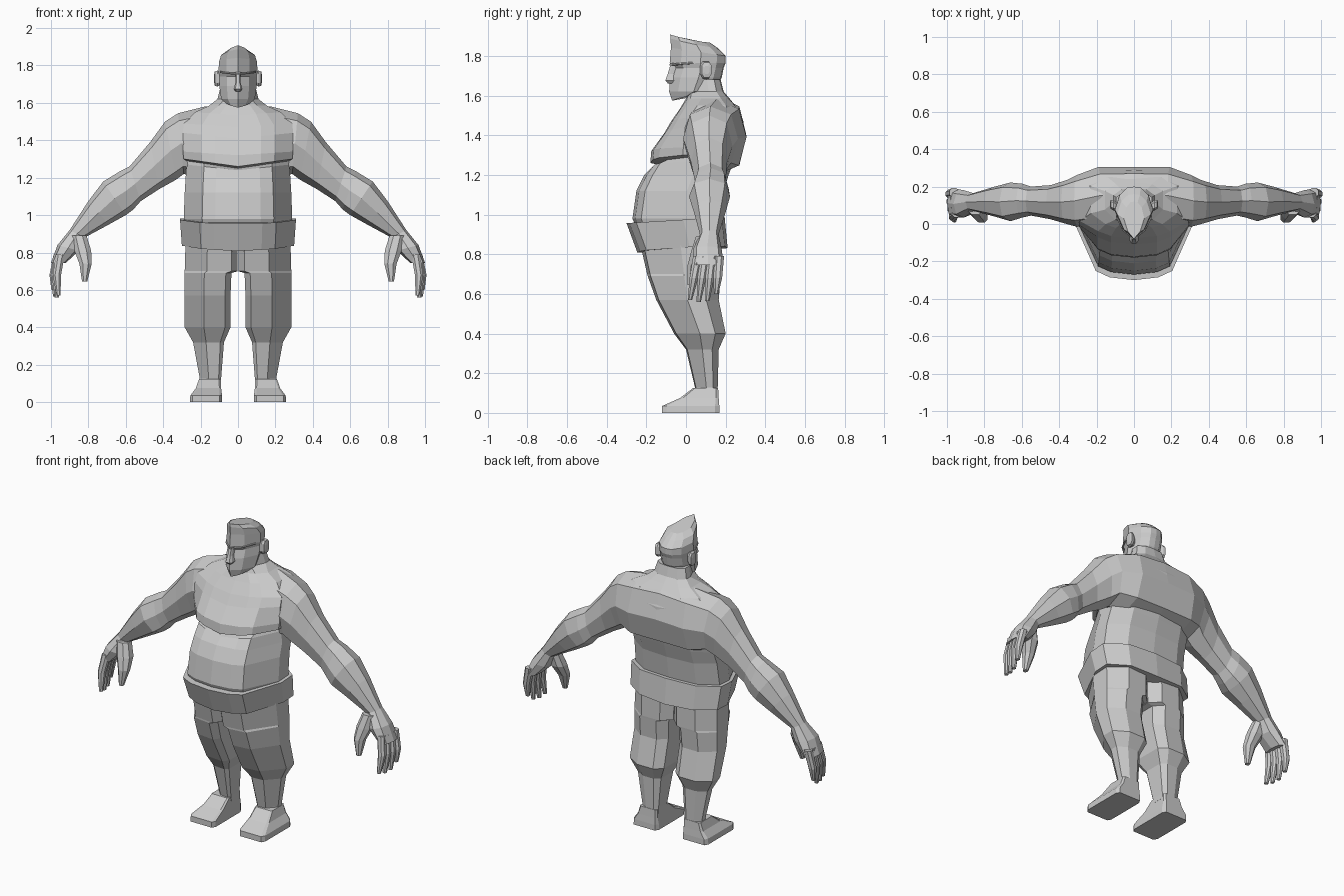
import bpy
import bmesh
from mathutils import Vector

default_cube = bpy.data.objects.get("Cube")
if default_cube:
    bpy.data.objects.remove(default_cube, do_unlink=True)

GREY = (0.6, 0.6, 0.6, 1.0)
grey = bpy.data.materials.new("plain grey")
grey.use_nodes = True
grey.diffuse_color = GREY
grey.node_tree.nodes["Principled BSDF"].inputs["Base Color"].default_value = GREY


def loft(name, rings, mirror=False, cap_start=True):
    """Skin a list of equally long point rings into one flat shaded object."""
    bm = bmesh.new()
    loops = [[bm.verts.new(point) for point in ring] for ring in rings]
    count = len(loops[0])
    for lower, upper in zip(loops, loops[1:]):
        for i in range(count):
            j = (i + 1) % count
            bm.faces.new((lower[i], lower[j], upper[j], upper[i]))
    if cap_start:
        bm.faces.new(loops[0][::-1])
    bm.faces.new(loops[-1])
    bmesh.ops.recalc_face_normals(bm, faces=bm.faces)
    mesh = bpy.data.meshes.new(name)
    bm.to_mesh(mesh)
    bm.free()
    mesh.materials.append(grey)
    obj = bpy.data.objects.new(name, mesh)
    bpy.context.collection.objects.link(obj)
    if mirror:
        obj.modifiers.new("mirror", 'MIRROR').use_axis = (True, False, False)


def symmetric(half, z, width, tilt, rise):
    """Mirror half a plan outline; tilt slopes it along y, rise lifts the sides."""
    left = [Vector((x, y, z + tilt * y + rise * x / width)) for x, y in half]
    right = [Vector((-p.x, p.y, p.z)) for p in left[-2:0:-1]]
    return left + right


def body_ring(z, w, front, back, tilt=0, rise=0, side=.58):
    """Trunk section; side is how far back the full width is reached."""
    depth = back - front
    half = [(0, front), (w * .42, front + depth * .03), (w * .66, front + depth * .1),
            (w, front + depth * side), (w, back - depth * .2),
            (w * .62, back - depth * .03), (0, back)]
    return symmetric(half, z, w, tilt, rise)


def head_ring(z, w, front, back, tilt=0, rise=0):
    depth = back - front
    half = [(0, front), (w * .6, front + depth * .2), (w, front + depth * .55),
            (w * .75, back - depth * .16), (w * .35, back - depth * .02), (0, back)]
    return symmetric(half, z, w, tilt, rise)


def octagon(centre, u, v, corner=.55):
    """Eight sided ring spanned by half axes u and v."""
    signs = [(1, corner), (corner, 1), (-corner, 1), (-1, corner),
             (-1, -corner), (-corner, -1), (corner, -1), (1, -corner)]
    return [centre + u * a + v * b for a, b in signs]


def flat_ring(z, x0, x1, y0, y1, corner=.6):
    centre = Vector((x0 + x1, y0 + y1, z * 2)) / 2
    return octagon(centre, Vector((x1 - x0, 0, 0)) / 2, Vector((0, y1 - y0, 0)) / 2, corner)


def leg_ring(z, x0, x1, y0, y1):
    """Leg section with a long slant on its outer front corner."""
    shape = [(0, .12), (.12, 0), (.58, .04), (1, .5), (1, .8), (.65, 1), (.2, 1), (0, .85)]
    return [Vector((x0 + (x1 - x0) * a, y0 + (y1 - y0) * b, z)) for a, b in shape]


def arm_ring(xt, zt, xb, zb, y0, y1):
    """Rounded ring through an upper and a lower outline point, spanning y0 to y1."""
    top, bottom = Vector((xt, 0, zt)), Vector((xb, 0, zb))
    centre = (top + bottom) / 2 + Vector((0, (y0 + y1) / 2, 0))
    u, v = (top - bottom) / 2, Vector((0, (y1 - y0) / 2, 0))
    d = .75
    signs = [(1, 0), (d, d), (0, 1), (-d, d), (-1, 0), (-d, -d), (0, -1), (d, -d)]
    return [centre + u * a + v * b for a, b in signs]


def digit(name, path):
    """Tapering finger along points with a radius each."""
    rings = [flat_ring(z, x - r, x + r, y - r, y + r, .45) for x, y, z, r in path]
    loft(name, rings, mirror=True)


# Torso: belly, crease under the chest, chest slab, shoulder slope and neck
loft("torso", [body_ring(*r) for r in [
    (.86, .27, -.22, .17),
    (.98, .29, -.27, .17),
    (1.12, .285, -.25, .19),
    (1.20, .28, -.21, .215),
    (1.24, .275, -.17, .23, 0, .03, .5),
    (1.25, .275, -.13, .24, 0, .04, .4),
    (1.26, .29, -.18, .25, 0, .04, .38),
    (1.32, .295, -.175, .275, 0, .02, .36),
    (1.41, .295, -.11, .295, 0, .03, .26),
    (1.47, .29, -.075, .29, 0, .02, .25),
    (1.535, .23, -.03, .26, 0, .015, .3),
    (1.585, .155, 0, .22, 0, 0, .35),
    (1.62, .11, .01, .19),
    (1.68, .095, .01, .175)]])

# Shoulders, arms and palms in one skin from the spine outwards
loft("arms", [arm_ring(*r) for r in [
    (0, 1.595, 0, 1.2, .02, .305),
    (.18, 1.58, .2, 1.2, 0, .305),
    (.32, 1.545, .29, 1.22, -.015, .262),
    (.39, 1.5, .33, 1.19, 0, .235),
    (.47, 1.39, .42, 1.14, .025, .208),
    (.58, 1.26, .52, 1.075, .045, .2),
    (.63, 1.235, .56, 1.03, .035, .215),
    (.72, 1.18, .60, 1.0, .015, .222),
    (.80, 1.075, .69, .95, .04, .2),
    (.90, .92, .82, .88, .07, .165),
    (.965, .84, .85, .81, .035, .18),
    (1.0, .745, .92, .745, .035, .19)]], mirror=True, cap_start=False)

# Fingers and thumb
names = ["index_fingers", "middle_fingers", "ring_fingers", "little_fingers"]
for i, (name, tip) in enumerate(zip(names, [.57, .56, .565, .6])):
    base_y, tip_y = .06 + .036 * i, .02 + .044 * i
    digit(name, [(.95 + .004 * i, base_y, .79, .024),
                 (.968 + .006 * i, (base_y + tip_y) / 2, .68, .022),
                 (.96 + .009 * i, tip_y, tip, .011)])
digit("thumbs", [(.85, .09, .89, .04), (.83, .07, .81, .045),
                 (.815, .04, .74, .033), (.82, .022, .645, .014)])

# Wide waistband with an inward lip
loft("waistband", [body_ring(*r) for r in [
    (.82, .27, -.21, .17, .05, .015),
    (.82, .30, -.245, .21, .05, .015),
    (.975, .31, -.30, .195, .06, 0),
    (.975, .28, -.26, .16, .06, 0)]])

# Trouser legs meeting at the crotch, gathered below the knee, then bare shins
loft("legs", [leg_ring(*r) for r in [
    (.10, .09, .205, .05, .16),
    (.13, .09, .205, .045, .16),
    (.32, .075, .24, 0, .165),
    (.40, .04, .285, -.06, .2),
    (.57, .04, .285, -.15, .165),
    (.69, .035, .285, -.193, .175),
    (.70, .002, .285, -.196, .176),
    (.87, .002, .28, -.235, .175)]], mirror=True)

# Feet
loft("feet", [flat_ring(*r, .85) for r in [
    (0, .085, .257, -.12, .168),
    (.035, .085, .255, -.12, .168),
    (.075, .09, .225, -.03, .165),
    (.125, .092, .208, .035, .162)]], mirror=True)

# Head with jaw, recessed eyes, brow and swept up crown
loft("head", [head_ring(*r) for r in [
    (1.585, .06, -.07, .06, .15, .01),
    (1.62, .09, -.085, .14),
    (1.69, .1, -.08, .18),
    (1.74, .1, -.062, .19),
    (1.765, .104, -.082, .2),
    (1.83, .102, -.076, .2, -.15),
    (1.872, .09, -.078, .16, -.2, -.005),
    (1.892, .055, -.08, .12, -.2, -.006)]])

# Nose wedge flaring into the brow
loft("nose", [flat_ring(*r) for r in [
    (1.66, -.012, .012, -.09, -.04),
    (1.675, -.023, .023, -.104, -.03),
    (1.71, -.014, .014, -.092, -.03),
    (1.75, -.014, .014, -.08, -.03),
    (1.765, -.022, .022, -.08, -.03)]])
loft("brows", [octagon(Vector(c), Vector((0, .009, 0)), Vector((0, 0, .005)))
               for c in [(.004, -.074, 1.755), (.06, -.028, 1.76), (.095, .04, 1.765)]],
     mirror=True)

# Ears: tilted pads against the head
loft("ears", [octagon(Vector((x, y, 1.73)), Vector((0, r * .65, 0)), Vector((0, 0, r)))
              for x, y, r in [(.085, .09, .03), (.11, .1, .043), (.124, .105, .038),
                              (.128, .105, .02)]], mirror=True)
